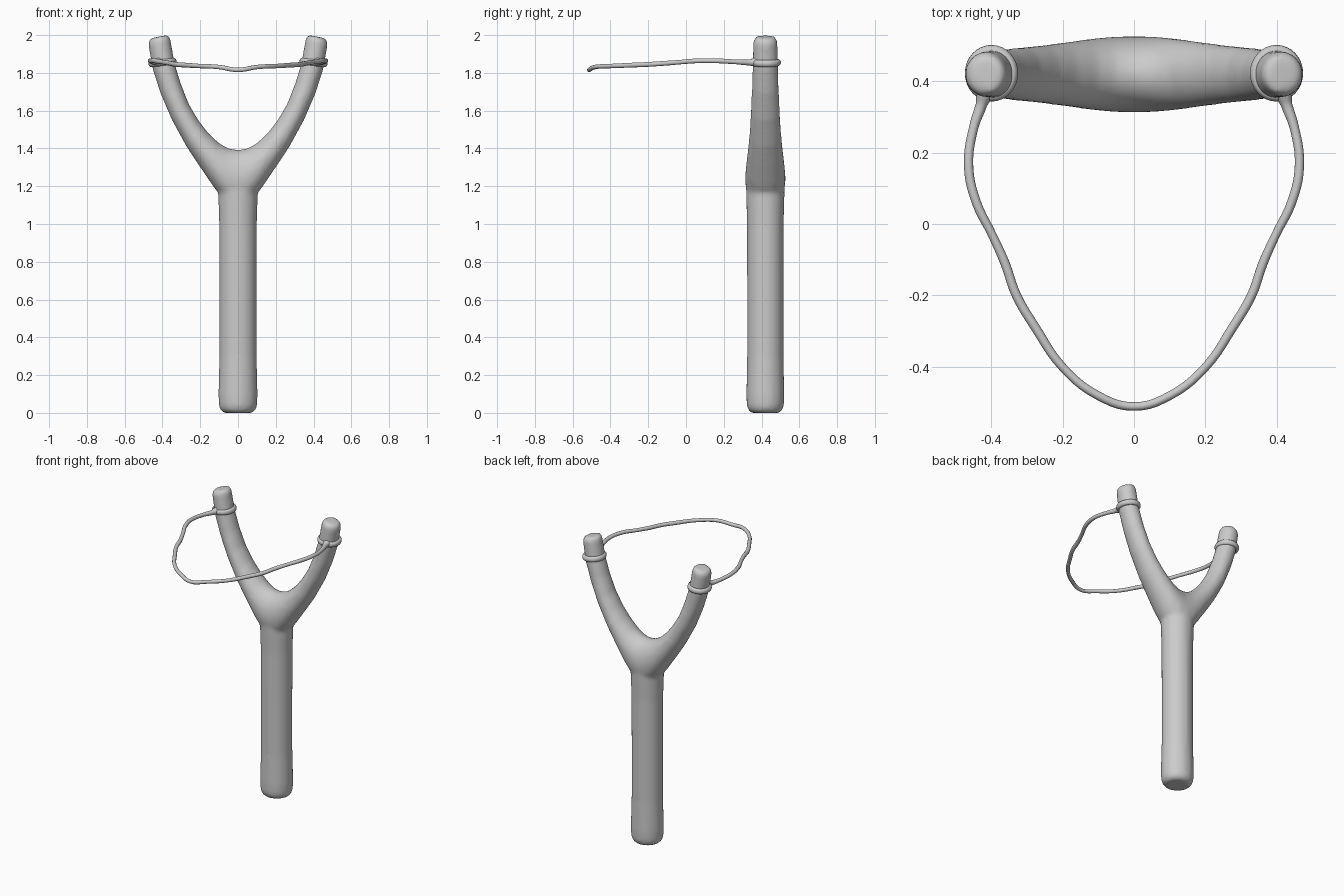
import bpy, bmesh, math
from mathutils import Vector

if "Cube" in bpy.data.objects:
    bpy.data.objects.remove(bpy.data.objects["Cube"])

YC = 0.42  # depth centre of the fork


def make_object(name, bm):
    bmesh.ops.recalc_face_normals(bm, faces=bm.faces[:])
    me = bpy.data.meshes.new(name)
    bm.to_mesh(me)
    bm.free()
    ob = bpy.data.objects.new(name, me)
    bpy.context.collection.objects.link(ob)
    for p in me.polygons:
        p.use_smooth = True
    return ob


def loft(bm, sections, n=32):
    """Skin ellipses given as (point a, point b, half depth) in the xz plane."""
    rings = []
    for (ax, az), (bx, bz), d in sections:
        a, b = Vector((ax, YC, az)), Vector((bx, YC, bz))
        mid, half = (a + b) / 2, (b - a) / 2
        rings.append([bm.verts.new(mid + half * math.cos(t) + Vector((0, d * math.sin(t), 0)))
                      for t in (2 * math.pi * i / n for i in range(n))])
    for r, s in zip(rings, rings[1:]):
        for i in range(n):
            j = (i + 1) % n
            bm.faces.new((r[i], r[j], s[j], s[i]))
    bm.faces.new(rings[0])
    bm.faces.new(rings[-1])


# Wooden fork: U-shaped arms (inner edge, outer edge, half depth) plus handle
half = [((0.05, 1.40), (0.06, 1.11), 0.106), ((0.10, 1.428), (0.125, 1.19), 0.101),
        ((0.16, 1.485), (0.20, 1.30), 0.092), ((0.21, 1.55), (0.27, 1.405), 0.084),
        ((0.26, 1.635), (0.35, 1.55), 0.077), ((0.303, 1.745), (0.41, 1.69), 0.071),
        ((0.335, 1.85), (0.452, 1.82), 0.068), ((0.358, 1.98), (0.476, 1.955), 0.064),
        ((0.368, 2.002), (0.466, 1.982), 0.053)]
left = [((-a[0], a[1]), (-b[0], b[1]), d) for a, b, d in reversed(half)]
bm = bmesh.new()
loft(bm, left + [((0, 1.392), (0, 1.08), 0.107)] + half)
loft(bm, [((-w, z), (w, z), w * 0.97) for z, w in
          [(0, 0.075), (0.012, 0.092), (0.04, 0.102), (0.1, 0.104), (0.3, 0.099), (0.7, 0.099),
           (1.0, 0.1), (1.12, 0.104), (1.2, 0.106), (1.26, 0.1)]])
fork = make_object("fork_and_handle", bm)
rm = fork.modifiers.new("blend", 'REMESH')
rm.mode = 'VOXEL'
rm.voxel_size = 0.012
rm.use_smooth_shade = True
sm = fork.modifiers.new("soften", 'SMOOTH')
sm.factor = 0.5
sm.iterations = 8

# Band loops wrapped around the arm tips
for s in (-1, 1):
    bpy.ops.mesh.primitive_torus_add(location=(s * 0.4, YC + 0.003, 1.855), major_radius=0.061,
                                     minor_radius=0.014, major_segments=32, minor_segments=12,
                                     rotation=(0, s * 0.1, 0))
    ring = bpy.context.object
    ring.name = "band_loop_" + ("right" if s > 0 else "left")
    ring.scale = (1, 1.06, 1.3)
    bpy.ops.object.shade_smooth()

# Elastic band: path with thickness (x, y, z, radius)
path = [(0.418, 0.37, 1.857, 0.026), (0.428, 0.335, 1.855, 0.016), (0.45, 0.27, 1.858, 0.013),
        (0.464, 0.16, 1.864, 0.013), (0.442, 0.06, 1.864, 0.013), (0.398, -0.03, 1.857, 0.012),
        (0.362, -0.11, 1.851, 0.013), (0.33, -0.20, 1.845, 0.013), (0.277, -0.29, 1.841, 0.013),
        (0.2, -0.402, 1.836, 0.012), (0.1, -0.482, 1.831, 0.012)]
pts = path + [(0, -0.512, 1.816, 0.012)] + [(-x, y, z, r) for x, y, z, r in reversed(path)]
cu = bpy.data.curves.new("elastic_band", 'CURVE')
cu.dimensions = '3D'
cu.bevel_depth = 1.0
cu.bevel_resolution = 3
cu.use_fill_caps = True
cu.resolution_u = 5
sp = cu.splines.new('BEZIER')
sp.bezier_points.add(len(pts) - 1)
for p, (x, y, z, r) in zip(sp.bezier_points, pts):
    p.co = (x, y, z)
    p.radius = r
    p.handle_left_type = p.handle_right_type = 'AUTO'
band = bpy.data.objects.new("elastic_band", cu)
bpy.context.collection.objects.link(band)
